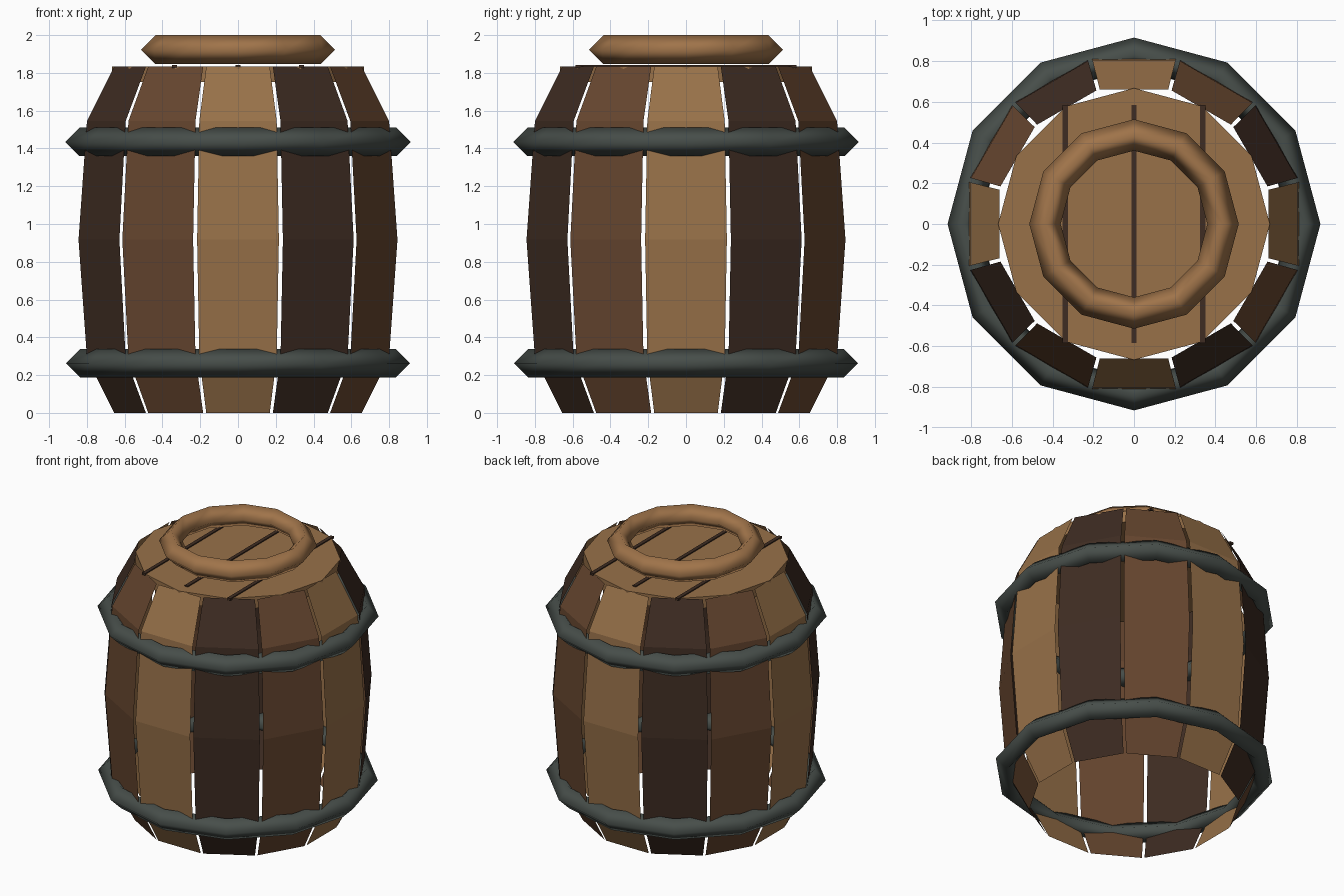
import bpy, bmesh, math
from mathutils import Matrix, Vector

if "Cube" in bpy.data.objects:
    bpy.data.objects.remove(bpy.data.objects["Cube"])


def material(name, hex_rgb):
    def lin(c):
        c /= 255
        return c / 12.92 if c <= 0.04045 else ((c + 0.055) / 1.055) ** 2.4
    m = bpy.data.materials.new(name)
    m.diffuse_color = (*[lin((hex_rgb >> s) & 255) for s in (16, 8, 0)], 1)
    m.use_nodes = True
    m.node_tree.nodes["Principled BSDF"].inputs["Base Color"].default_value = m.diffuse_color
    return m


TAN = material("tan wood", 0x987149)
DARK = material("dark wood", 0x3E2C22)
BROWN = material("red brown wood", 0x66462F)
RING = material("warm rim wood", 0xA0744A)
IRON = material("dark iron", 0x474E4A)


def add(name, bm, mat, smooth=False):
    me = bpy.data.meshes.new(name)
    bm.to_mesh(me)
    bm.free()
    me.materials.append(mat)
    for p in me.polygons:
        p.use_smooth = smooth
    ob = bpy.data.objects.new(name, me)
    bpy.context.collection.objects.link(ob)
    return ob


# Staves: thin bent boards with gaps, three wood tones repeating around
PROFILE = [(0.66, 0), (0.805, 0.29), (0.85, 0.917), (0.805, 1.545), (0.66, 1.833)]
for k in range(12):
    turn = Matrix.Rotation(math.radians(30 * k), 4, 'Z')
    bm = bmesh.new()
    rows = []
    for r, z in PROFILE:
        half = 0.95 * r * math.tan(math.radians(15))
        rows.append([bm.verts.new(turn @ Vector((s * half, -r, z))) for s in (-1, 1)])
    for a, b in zip(rows, rows[1:]):
        bm.faces.new((a[0], a[1], b[1], b[0]))
    add(f"stave_{k + 1}", bm, (TAN, DARK, BROWN)[k % 3])


# Twelve-segment rings with a diamond cross-section, smooth shaded
def ring(name, major, minor, z, mat):
    bpy.ops.mesh.primitive_torus_add(major_radius=major, minor_radius=minor,
                                     major_segments=12, minor_segments=4,
                                     location=(0, 0, z))
    ob = bpy.context.object
    ob.name = name
    ob.data.materials.append(mat)
    for p in ob.data.polygons:
        p.use_smooth = True


ring("lower_hoop", 0.835, 0.075, 0.263, IRON)
ring("upper_hoop", 0.84, 0.075, 1.435, IRON)
ring("lid_rim", 0.437, 0.077, 1.923, RING)

# Lid disc
bm = bmesh.new()
bmesh.ops.create_cone(bm, cap_ends=True, segments=12, radius1=0.667, radius2=0.667,
                      depth=0.083, matrix=Matrix.Translation((0, 0, 1.793)))
add("lid", bm, TAN)

# Dark seams between the lid boards
for i, x in enumerate((-0.337, 0, 0.337)):
    bm = bmesh.new()
    bmesh.ops.create_cube(bm, size=1, matrix=Matrix.Translation((x, 0, 1.834)) @
                          Matrix.Diagonal((0.026, 1.17, 0.015, 1)))
    add(f"lid_seam_{i + 1}", bm, DARK)
